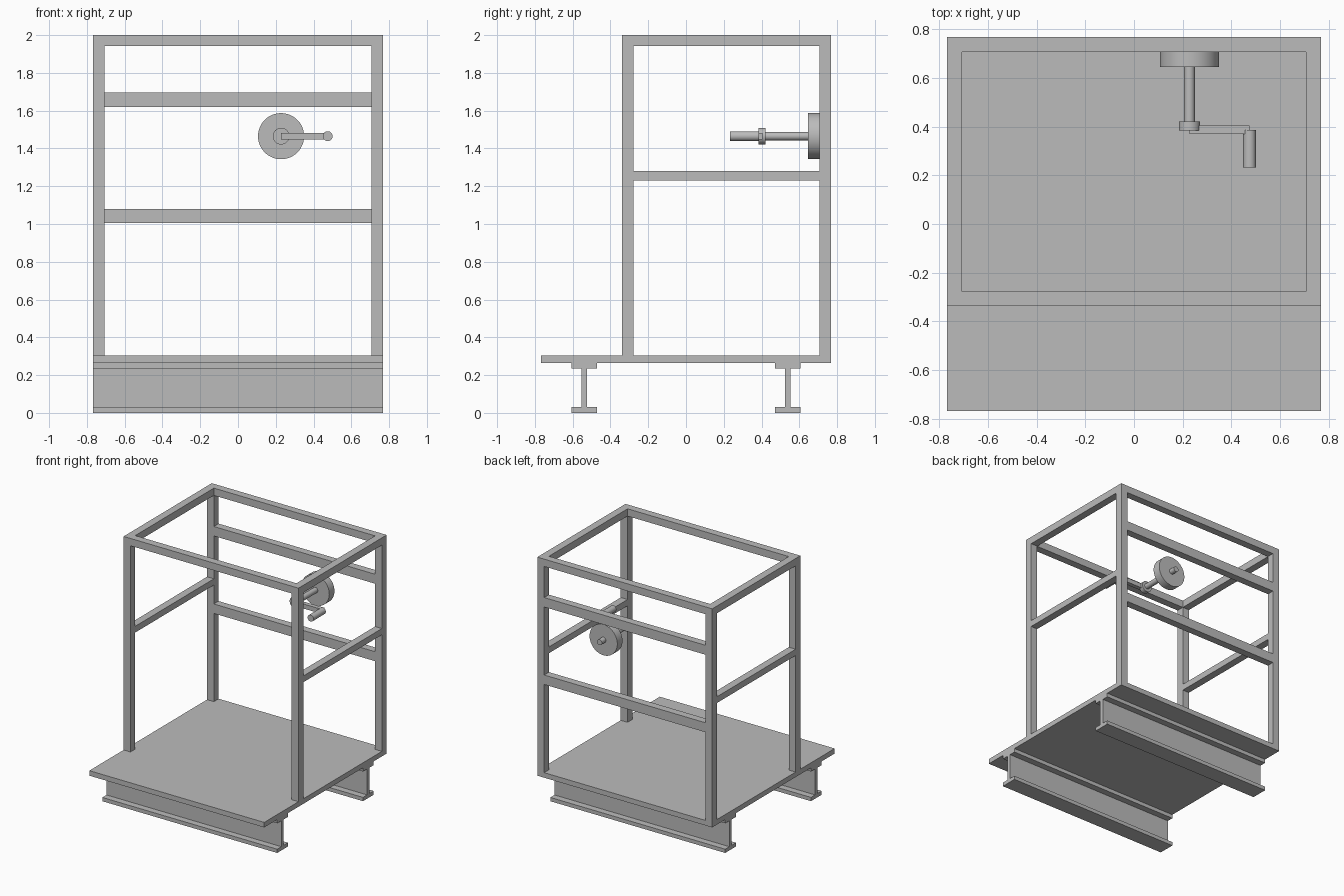
import bpy
from math import radians

cube = bpy.data.objects.get("Cube")
if cube:
    bpy.data.objects.remove(cube, do_unlink=True)

# Single bare-metal colour
GREY = (0.5, 0.5, 0.5, 1)
metal = bpy.data.materials.new("plain grey metal")
metal.use_nodes = True
metal.diffuse_color = GREY
metal.node_tree.nodes["Principled BSDF"].inputs["Base Color"].default_value = GREY


def box(name, x, y, z):
    """Box from (min, max) ranges on each axis."""
    ranges = (x, y, z)
    bpy.ops.mesh.primitive_cube_add(size=1, location=[(a + b) / 2 for a, b in ranges])
    ob = bpy.context.object
    ob.name = name
    ob.scale = [b - a for a, b in ranges]
    bpy.ops.object.transform_apply(location=False, rotation=False, scale=True)
    ob.data.materials.append(metal)
    return ob


def rod(name, x, z, radius, y0, y1):
    """Smooth cylinder lying along y."""
    bpy.ops.mesh.primitive_cylinder_add(vertices=48, radius=radius, depth=y1 - y0,
                                        location=(x, (y0 + y1) / 2, z),
                                        rotation=(radians(90), 0, 0))
    ob = bpy.context.object
    ob.name = name
    ob.data.materials.append(metal)
    bpy.ops.object.shade_smooth_by_angle(angle=radians(30))
    return ob


def i_beam(name, y):
    """I-section beam along x, extruded from a mirrored half profile."""
    half = [(0.067, 0), (0.067, 0.03), (0.015, 0.03),
            (0.015, 0.235), (0.067, 0.235), (0.067, DECK_Z)]
    profile = half + [(-a, b) for a, b in reversed(half)]
    n = len(profile)
    verts = [(x, y + a, b) for x in (-W, W) for a, b in profile]
    faces = [(i, (i + 1) % n, (i + 1) % n + n, i + n) for i in range(n)]
    faces += [tuple(reversed(range(n))), tuple(range(n, 2 * n))]
    mesh = bpy.data.meshes.new(name)
    mesh.from_pydata(verts, [], faces)
    mesh.materials.append(metal)
    ob = bpy.data.objects.new(name, mesh)
    bpy.context.collection.objects.link(ob)


W = 0.768           # half width of the platform
IN = 0.708          # inner face of the posts
DECK_Z, FLOOR = 0.265, 0.305
FRONT = (-0.338, -0.278)
BACK = (IN, W)
INNER_Y = (FRONT[1], BACK[0])
TOP = (1.942, 2.0)

# Platform on two beams
box("deck", (-W, W), (-W, W), (DECK_Z, FLOOR))
i_beam("front_beam", -0.538)
i_beam("back_beam", 0.538)

# Posts, side rails and top side bars
for side, x in (("left", (IN, W)), ("right", (-W, -IN))):
    box(side + "_front_post", x, FRONT, (FLOOR, TOP[0]))
    box(side + "_back_post", x, BACK, (FLOOR, TOP[0]))
    box(side + "_rail", x, INNER_Y, (1.23, 1.28))
    box(side + "_top_bar", x, INNER_Y, TOP)

# Cross bars
box("front_top_bar", (-W, W), FRONT, TOP)
box("back_top_bar", (-W, W), BACK, TOP)
box("upper_back_rail", (-IN, IN), BACK, (1.62, 1.695))
box("lower_back_rail", (-IN, IN), BACK, (1.005, 1.08))

# Crank with drum, shaft, arm and grip
CX, CZ, GX = 0.228, 1.465, 0.475
rod("crank_drum", CX, CZ, 0.122, 0.645, 0.71)
rod("crank_shaft", CX, CZ, 0.022, 0.40, 0.76)
rod("crank_collar", CX, CZ, 0.044, 0.385, 0.422)
box("crank_arm", (CX, GX), (0.37, 0.404), (CZ - 0.018, CZ + 0.018))
rod("crank_grip", GX, CZ, 0.026, 0.232, 0.386)
